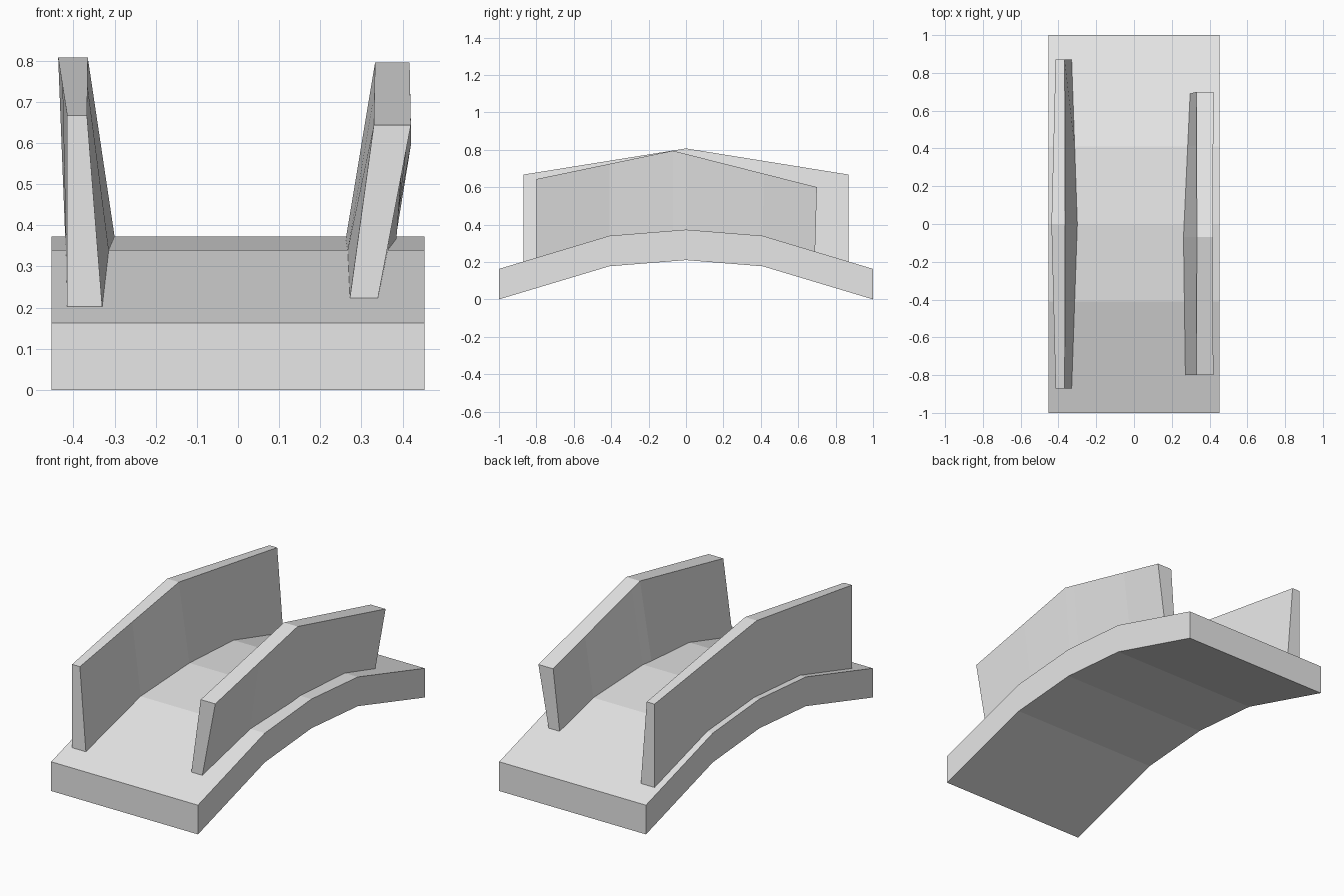
import bpy
import bmesh
from mathutils import Vector

cube = bpy.data.objects.get("Cube")
if cube:
    bpy.data.objects.remove(cube, do_unlink=True)

stone = bpy.data.materials.new("pale_grey_stone")
stone.use_nodes = True
stone.diffuse_color = (0.8, 0.8, 0.8, 1)
stone.node_tree.nodes["Principled BSDF"].inputs["Base Color"].default_value = (0.8, 0.8, 0.8, 1)

# Arched walkway line: (y, top height)
ARCH = [(-1, 0.163), (-0.41, 0.34), (0, 0.373), (0.41, 0.34), (1, 0.163)]
HALF_WIDTH = 0.453
THICKNESS = 0.163


def arch_height(y):
    for (y0, z0), (y1, z1) in zip(ARCH, ARCH[1:]):
        if y <= y1:
            return z0 + (z1 - z0) * (y - y0) / (y1 - y0)
    return ARCH[-1][1]


def loft(name, sections):
    """Join four-cornered cross-sections into a closed solid."""
    bm = bmesh.new()
    rings = [[bm.verts.new(p) for p in s] for s in sections]
    for a, b in zip(rings, rings[1:]):
        for i in range(4):
            j = (i + 1) % 4
            bm.faces.new((a[i], a[j], b[j], b[i]))
    bm.faces.new(rings[0])
    bm.faces.new(rings[-1])
    bmesh.ops.recalc_face_normals(bm, faces=bm.faces)
    mesh = bpy.data.meshes.new(name)
    bm.to_mesh(mesh)
    bm.free()
    mesh.materials.append(stone)
    obj = bpy.data.objects.new(name, mesh)
    bpy.context.collection.objects.link(obj)
    return obj


def parapet(name, front, peak, back):
    """Wall following the arch; each key is (foot y, top y, top z, foot x pair, top x pair)."""
    def section(key):
        foot_y, top_y, top_z, feet, tops = key
        foot_z = arch_height(foot_y)
        return [Vector((feet[0], foot_y, foot_z)), Vector((feet[1], foot_y, foot_z)),
                Vector((tops[1], top_y, top_z)), Vector((tops[0], top_y, top_z))]

    keys = [section(k) for k in (front, peak, back)]
    sections = [keys[0]]
    for a, b in zip(keys, keys[1:]):
        # Extra section wherever the arch bends, with the foot set on the walkway
        for y, z in ARCH:
            if a[0].y < y < b[0].y:
                t = (y - a[0].y) / (b[0].y - a[0].y)
                mid = [p.lerp(q, t) for p, q in zip(a, b)]
                mid[0].z = mid[1].z = z
                sections.append(mid)
        sections.append(b)
    return loft(name, sections)


# Walkway slab
loft("arched_deck", [[(-HALF_WIDTH, y, z - THICKNESS), (HALF_WIDTH, y, z - THICKNESS),
                      (HALF_WIDTH, y, z), (-HALF_WIDTH, y, z)] for y, z in ARCH])

# Taller, symmetric side wall
end_feet, end_tops = (-0.415, -0.33), (-0.415, -0.367)
parapet("right_parapet",
        (-0.87, -0.87, 0.667, end_feet, end_tops),
        (0, 0, 0.807, (-0.42, -0.30), (-0.437, -0.365)),
        (0.87, 0.87, 0.667, end_feet, end_tops))

# Shorter wall leaning outwards
parapet("left_parapet",
        (-0.80, -0.80, 0.643, (0.272, 0.34), (0.33, 0.42)),
        (-0.07, -0.07, 0.795, (0.262, 0.385), (0.333, 0.417)),
        (0.69, 0.70, 0.60, (0.297, 0.365), (0.33, 0.421)))
